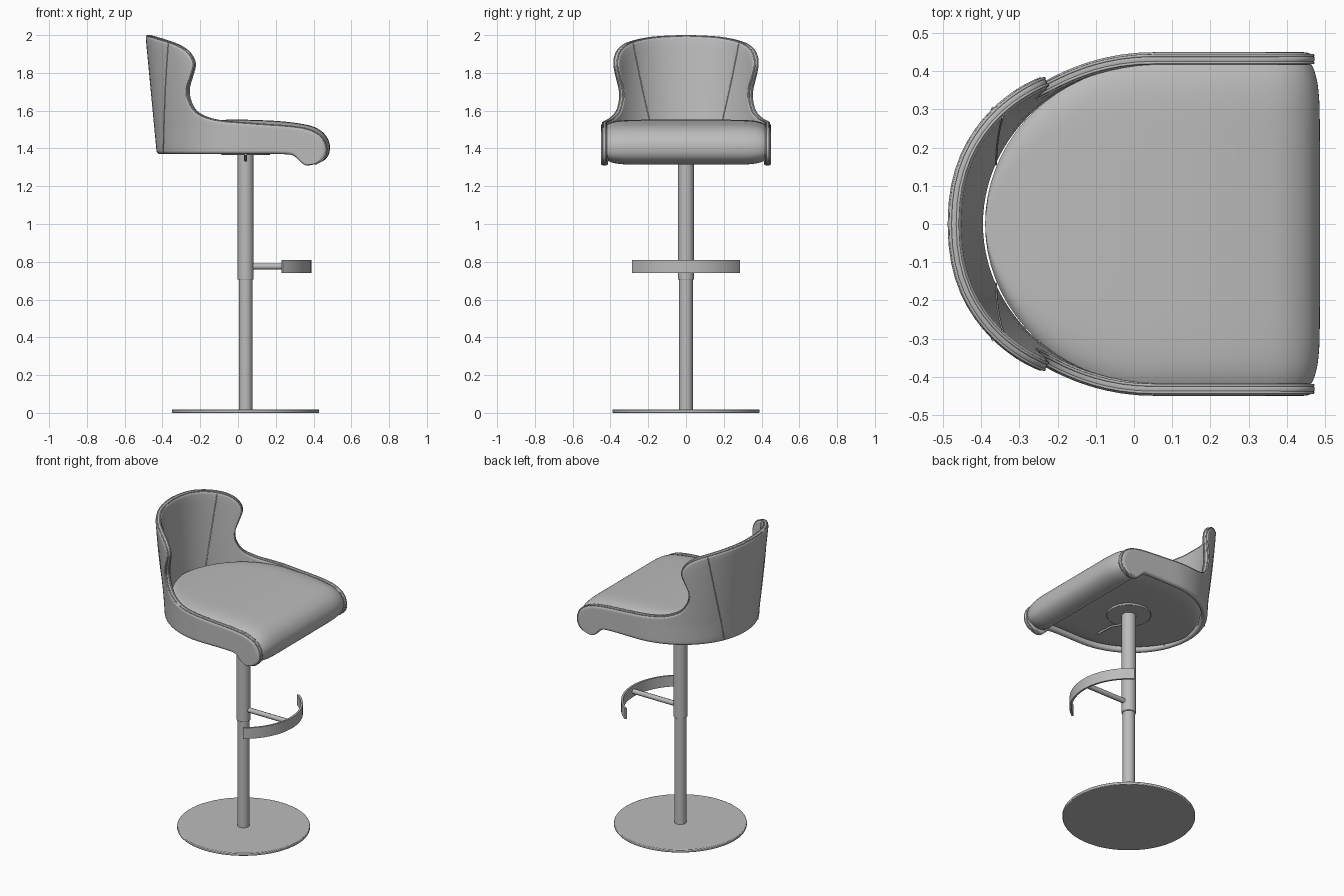
import bpy, bmesh, math
from mathutils import Vector

if "Cube" in bpy.data.objects:
    bpy.data.objects.remove(bpy.data.objects["Cube"])

gray = bpy.data.materials.new("neutral gray")
gray.diffuse_color = (0.5, 0.5, 0.5, 1)
gray.use_nodes = True
gray.node_tree.nodes["Principled BSDF"].inputs["Base Color"].default_value = gray.diffuse_color
CX = 0.04   # column axis
TH = 0.036  # shell thickness


def finish(ob, angle=40):
    ob.data.materials.append(gray)
    bpy.ops.object.select_all(action='DESELECT')
    ob.select_set(True)
    bpy.context.view_layer.objects.active = ob
    bpy.ops.object.shade_smooth_by_angle(angle=math.radians(angle))
    return ob


def from_bmesh(name, bm):
    bmesh.ops.remove_doubles(bm, verts=bm.verts, dist=0.0004)
    bmesh.ops.recalc_face_normals(bm, faces=bm.faces)
    me = bpy.data.meshes.new(name)
    bm.to_mesh(me)
    bm.free()
    ob = bpy.data.objects.new(name, me)
    bpy.context.collection.objects.link(ob)
    return finish(ob)


def cylinder(name, r, z0, z1, bevel=0.003, verts=48):
    bpy.ops.mesh.primitive_cylinder_add(vertices=verts, radius=r, depth=z1 - z0,
                                        location=(CX, 0, (z0 + z1) / 2))
    ob = bpy.context.object
    ob.name = name
    m = ob.modifiers.new("edge", 'BEVEL')
    m.width, m.segments = bevel, 2
    return finish(ob)


def tube(name, pts, r):
    cu = bpy.data.curves.new(name, 'CURVE')
    cu.dimensions = '3D'
    cu.bevel_depth, cu.bevel_resolution, cu.use_fill_caps = r, 2, True
    sp = cu.splines.new('POLY')
    sp.points.add(len(pts) - 1)
    for q, p in zip(sp.points, pts):
        q.co = (*p, 1)
    sp.use_smooth = True
    cu.materials.append(gray)
    ob = bpy.data.objects.new(name, cu)
    bpy.context.collection.objects.link(ob)


def spline(pts, n):
    """Catmull-Rom through tuples, n steps per span."""
    P = [Vector(p) for p in pts]
    P = [P[0] * 2 - P[1]] + P + [P[-1] * 2 - P[-2]]
    out = []
    for i in range(1, len(P) - 2):
        a, b, c, d = P[i - 1:i + 3]
        for k in range(n):
            t = k / n
            out.append(0.5 * (2 * b + (c - a) * t + (2 * a - 5 * b + 4 * c - d) * t * t
                              + (3 * b - a - 3 * c + d) * t ** 3))
    return out + [P[-2]]


# U-shaped plan: superellipse at the back, straight arms to the front
def plan_size(z):
    return 0.48 + 0.06 * (z - 1.37) / 0.63, 2 + 0.25 * min(1, max(0, (z - 1.5) / 0.5))


def plan(p, z):
    a, n = plan_size(z)
    if p > 1:
        return Vector((0.05 + (p - 1) * 0.6, 0.45, z))
    t = max(0, p) * math.pi / 2
    return Vector((0.05 - a * max(0, math.cos(t)) ** (2 / n), 0.45 * math.sin(t) ** (2 / n), z))


def p_of(x, z):
    a, n = plan_size(z)
    if x > 0.05:
        return 1 + (x - 0.05) / 0.6
    return math.acos(min(1, (0.05 - x) / a) ** (n / 2)) * 2 / math.pi


def shell_point(p, z, depth):
    q = max(p, 0.002)
    d = plan(q + 0.001, z) - plan(q - 0.001, z)
    inward = Vector((d.y, -d.x, 0)).normalized()
    if p < 0.002:
        inward = Vector((1, 0, 0))
    return plan(p, z) + inward * depth


# Shell: paired upper and lower outline points (x, z, x, z)
outline = [(-.50, 2.0, -.44, 1.37), (-.455, 1.99, -.418, 1.37), (-.37, 1.965, -.40, 1.37),
           (-.30, 1.935, -.382, 1.37), (-.255, 1.895, -.368, 1.37), (-.237, 1.845, -.355, 1.37),
           (-.255, 1.78, -.342, 1.37), (-.273, 1.72, -.30, 1.37), (-.268, 1.66, -.25, 1.37),
           (-.235, 1.60, -.19, 1.37), (-.17, 1.565, -.12, 1.37), (-.08, 1.547, -.04, 1.37),
           (.10, 1.533, .08, 1.37), (.28, 1.52, .22, 1.37), (.38, 1.502, .285, 1.365),
           (.445, 1.465, .315, 1.345), (.472, 1.41, .335, 1.325), (.468, 1.365, .355, 1.312),
           (.445, 1.335, .375, 1.31), (.41, 1.317, .409, 1.317)]
cols = spline([(p_of(a, b), b, p_of(c, d), d) for a, b, c, d in outline], 4)
bm = bmesh.new()
rims = ([], [])
sheets = ([], [])
for tp, tz, bp, bz in cols:
    length = (plan(tp, tz) - plan(bp, bz)).length
    edge = min(TH / 2, length * 0.3)
    ds = [edge * f for f in (0, .04, .15, .4, .7, 1)]
    ds += [edge + (length - 2 * edge) * k / 14 for k in range(1, 14)]
    ds += [length - edge * f for f in (1, .7, .4, .15, .04, 0)]
    lines = ([], [])
    for d in ds:
        s = d / max(length, 1e-6)
        w = 1 - (1 - s) ** 2
        p, z = tp + (bp - tp) * w, tz + (bz - tz) * s
        e = min(1, min(d, length - d) / (TH / 2))
        h = TH / 2 * math.sqrt(max(0, 1 - (1 - e) ** 2))
        for side, sg in enumerate((-1, 1)):
            lines[side].append(shell_point(p, z, TH / 2 + sg * h))
    for side in (0, 1):
        sheets[side].append(lines[side])
        rims[side].append(lines[side][2])
for my in (1, -1):
    for sheet in sheets:
        grid = [[bm.verts.new((v.x, v.y * my, v.z)) for v in line] for line in sheet]
        for a, b in zip(grid, grid[1:]):
            for i in range(len(a) - 1):
                bm.faces.new((a[i], a[i + 1], b[i + 1], b[i]))
from_bmesh("backrest_shell", bm)

# Piping along the rim, seams down the back panel
for side, rim in enumerate(rims):
    pts = [Vector((v.x, -v.y, v.z)) for v in rim[:0:-1]] + rim
    tube(("outer", "inner")[side] + "_rim_piping", pts, 0.004)
p0, p1 = p_of(-.395, 1.38), p_of(-.37, 1.955)
for my in (1, -1):
    for depth in (0, TH):
        pts = []
        for k in range(21):
            t = k / 20
            v = shell_point(p0 + (p1 - p0) * t, 1.38 + 0.575 * t, depth)
            pts.append((v.x, v.y * my, v.z))
        tube("back_seam", pts, 0.003)

# Cushion: side section swept across the seat width with softened ends
back = [0.05 - 0.44 * math.cos(math.pi / 2 * k / 18) for k in range(18)]
front = spline([(.05, 1.552), (.2, 1.546), (.32, 1.533), (.40, 1.515), (.455, 1.48), (.484, 1.43),
                (.484, 1.38), (.465, 1.345), (.425, 1.322), (.37, 1.315), (.335, 1.342),
                (.29, 1.375), (.05, 1.378)], 5)
section = [Vector((x, 1.552 - 0.02 * ((0.05 - x) / 0.44) ** 4)) for x in back] + front
section += [Vector((x, 1.378)) for x in reversed(back)]
bm = bmesh.new()
rows = []
for i, v in enumerate(section):
    d = section[min(i + 1, len(section) - 1)] - section[max(i - 1, 0)]
    inward = Vector((-abs(d.y) if v.x > .3 and v.y > 1.32 else 0, -d.x)).normalized()
    f = max(0, (0.05 - v.x) / 0.44)
    w = 0.418 * math.sqrt(max(0, 1 - f * f))
    row = []
    for k in range(33):
        t = math.sin((k / 16 - 1) * math.pi / 2)
        q = v + inward * 0.022 * abs(t) ** 10
        row.append(bm.verts.new((q.x, w * t, q.y)))
    rows.append(row)
for a, b in zip(rows, rows[1:]):
    for i in range(32):
        bm.faces.new((a[i], a[i + 1], b[i + 1], b[i]))
from_bmesh("seat_cushion", bm)

# Base and column
cylinder("base_disc", 0.39, 0, 0.018, 0.004, 96)
cylinder("lower_column", 0.036, 0.01, 0.75)
cylinder("upper_column", 0.042, 0.705, 1.37)
cylinder("mounting_plate", 0.13, 1.366, 1.38)
tube("height_lever", [(CX, 0, 1.335), (CX, -.08, 1.34), (CX, -.16, 1.365), (CX, -.28, 1.37)], 0.007)

# Footrest: curved strip concentric with the column, on one rod
tube("footrest_rod", [(CX, 0, .775), (CX + .34, 0, .775)], 0.016)
bm = bmesh.new()
rings = []
for k in range(41):
    a = math.radians(-55.5 + 111 * k / 40)
    rings.append([bm.verts.new((CX + r * math.cos(a), r * math.sin(a), z))
                  for r, z in ((.348, .74), (.348, .81), (.336, .81), (.336, .74))])
for a, b in zip(rings, rings[1:]):
    for i in range(4):
        j = (i + 1) % 4
        bm.faces.new((a[i], a[j], b[j], b[i]))
bm.faces.new(rings[0])
bm.faces.new(rings[-1])
from_bmesh("footrest_strip", bm)
